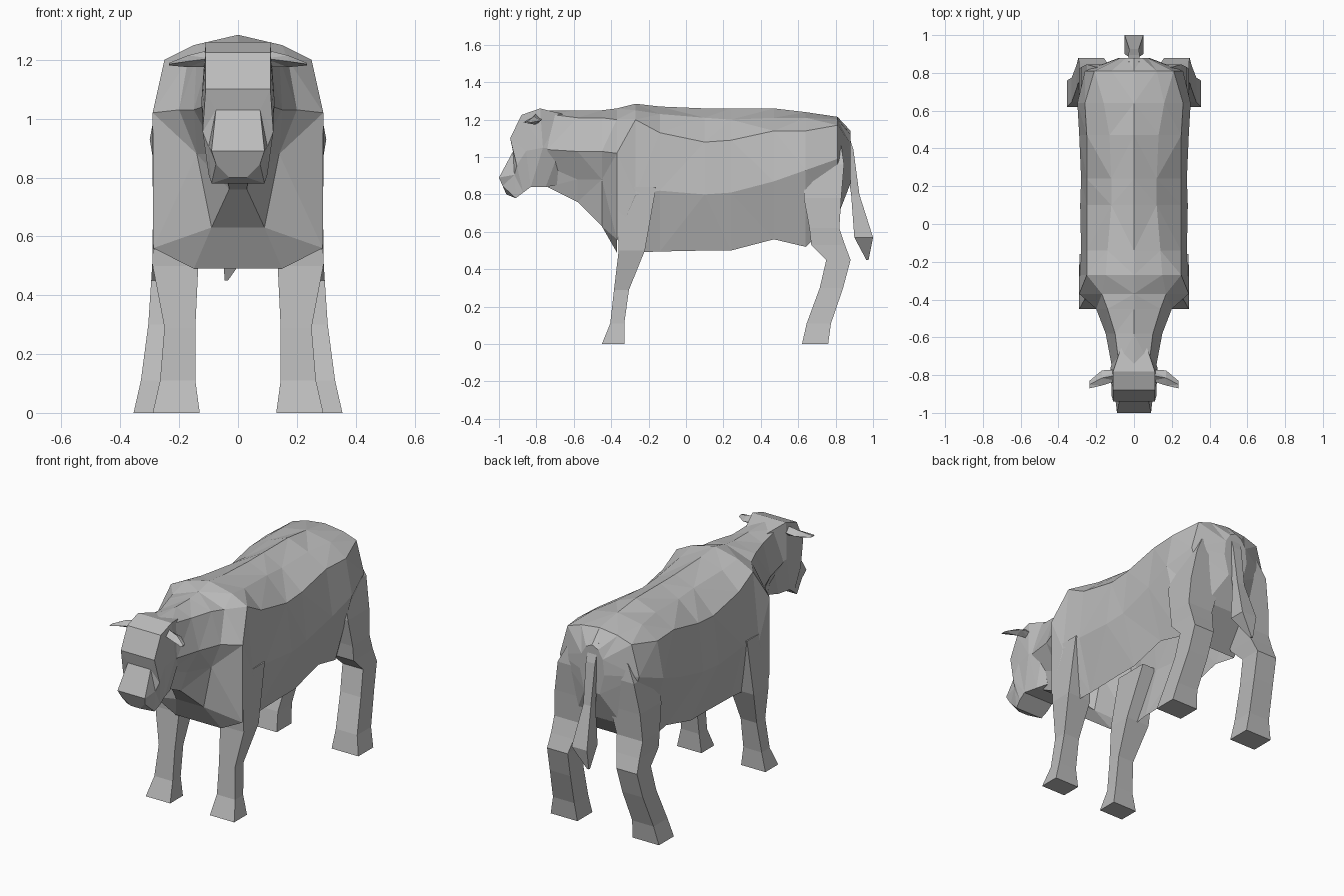
import bpy
import bmesh
from mathutils import Vector

default_cube = bpy.data.objects.get("Cube")
if default_cube:
    bpy.data.objects.remove(default_cube, do_unlink=True)

# One plain hide colour for the whole animal
hide = bpy.data.materials.new("grey hide")
hide.use_nodes = True
grey = (0.5, 0.5, 0.5, 1)
hide.diffuse_color = grey
hide.node_tree.nodes["Principled BSDF"].inputs["Base Color"].default_value = grey


def loft(name, rings, is_open=None):
    """Skin a flat-shaded mesh over rings, leaving out faces that are open."""
    mesh_builder = bmesh.new()
    loops = [[mesh_builder.verts.new(point) for point in ring] for ring in rings]
    count = len(loops[0])
    for first, second in zip(loops, loops[1:]):
        for index in range(count):
            following = (index + 1) % count
            mesh_builder.faces.new((first[index], first[following],
                                    second[following], second[index]))
    mesh_builder.faces.new(loops[0])
    mesh_builder.faces.new(loops[-1])
    bmesh.ops.triangulate(mesh_builder, faces=mesh_builder.faces[:])
    bmesh.ops.recalc_face_normals(mesh_builder, faces=mesh_builder.faces[:])
    if is_open:
        bmesh.ops.delete(mesh_builder, context="FACES",
                         geom=[face for face in mesh_builder.faces if is_open(face)])
    mesh = bpy.data.meshes.new(name)
    mesh_builder.to_mesh(mesh)
    mesh_builder.free()
    mesh.materials.append(hide)
    part = bpy.data.objects.new(name, mesh)
    bpy.context.collection.objects.link(part)
    return part


def mirrored_ring(half):
    """Complete a half ring whose points run from the top to the bottom."""
    other = [(-x, y, z) for x, y, z in reversed(half) if x > 0]
    return list(half) + other


def pair(name, rings):
    """Build the left part and its mirror image on the right."""
    loft("left_" + name, rings)
    loft("right_" + name, [[(-x, y, z) for x, y, z in ring] for ring in rings])


# Neck and torso: y, spine height, then back, shoulder, flank and keel as x, z
torso_sections = [
    (-.74, 1.25, .08, 1.23, .12, 1.04, .07, .95, .04, .84),
    (-.58, 1.25, .1, 1.21, .15, 1.03, .07, .88, .03, .76),
    (-.45, 1.25, .14, 1.21, .2, 1.03, .14, .88, .09, .63),
    (-.37, 1.26, .17, 1.2, .29, 1.02, .288, .56, .15, .49),
    (-.27, 1.285, .15, 1.25, .25, 1.2, .29, .8, .21, .49),
    (-.14, 1.27, .14, 1.23, .25, 1.13, .28, .82, .2, .495),
    (.1, 1.26, .12, 1.21, .25, 1.08, .285, .8, .2, .5),
    (.24, 1.26, .12, 1.2, .25, 1.09, .28, .81, .2, .5),
    (.47, 1.26, .13, 1.21, .25, 1.14, .29, .87, .2, .56),
    (.64, 1.24, .16, 1.21, .26, 1.14, .3, .93, .19, .52),
    (.81, 1.215, .12, 1.2, .21, 1.17, .26, .99, .15, .68),
    (.88, 1.14, .04, 1.12, .07, 1.07, .08, .98, .05, .86),
]


def torso_ring(y, spine, *outline):
    half = [(0, y, spine)]
    half += [(x, y, z) for x, z in zip(outline[::2], outline[1::2])]
    return mirrored_ring(half)


def under_belly(face):
    """The hollow underside between the front and hind legs."""
    return face.normal.z < -.85 and -.37 < face.calc_center_median().y < .64


loft("neck_and_torso", [torso_ring(*section) for section in torso_sections],
     under_belly)

# Head: crown line y, z, width; cheek width; jaw line y, z, width
head_sections = [
    (-.66, 1.23, .07, .1, -.69, .85, .05),
    (-.78, 1.26, .11, .125, -.75, .84, .08),
    (-.88, 1.225, .11, .12, -.83, .84, .1),
    (-.94, 1.1, .11, .12, -.87, .81, .1),
    (-.925, 1.03, .075, .1, -.91, .78, .09),
    (-1, .89, .09, .075, -.96, .8, .03),
]


def head_ring(top_y, top_z, top_width, cheek, jaw_y, jaw_z, jaw_width):
    crown = Vector((top_width, top_y, top_z))
    jaw = Vector((jaw_width, jaw_y, jaw_z))
    middle = crown.lerp(jaw, 0.5)
    middle.x = cheek
    return mirrored_ring([tuple(crown), tuple(middle), tuple(jaw)])


loft("head", [head_ring(*section) for section in head_sections])


def diamond(x, y, z, reach, height):
    """Flat diamond across the ear."""
    return [(x, y - reach, z), (x, y, z + height),
            (x, y + reach, z), (x, y, z - height)]


# Ears: pointed leaves reaching outward
pair("ear", [
    diamond(.09, -.8, 1.205, .03, .03),
    diamond(.17, -.815, 1.195, .04, .02),
    diamond(.235, -.85, 1.185, .02, .004),
])


def leg_ring(z, front, rear, inner, outer):
    return [(inner, front, z), (outer, front, z), (outer, rear, z), (inner, rear, z)]


# Legs: height, front, rear, inner side, outer side
front_leg = [
    (.84, -.37, -.16, .2, .288),
    (.5, -.36, -.22, .135, .29),
    (.29, -.385, -.305, .145, .25),
    (.11, -.405, -.33, .145, .265),
    (0, -.45, -.33, .13, .29),
]
hind_leg = [
    (1.06, .66, .83, .05, .2),
    (.96, .64, .845, .06, .25),
    (.78, .63, .83, .08, .28),
    (.62, .66, .82, .12, .29),
    (.53, .67, .85, .14, .29),
    (.45, .75, .88, .16, .295),
    (.3, .715, .84, .17, .305),
    (.11, .645, .775, .19, .33),
    (0, .62, .76, .18, .355),
]
for leg_name, sections in (("front_leg", front_leg), ("hind_leg", hind_leg)):
    pair(leg_name, [leg_ring(*section) for section in sections])

# Tail: sideways shift, y, z, half width, half depth, ending in a pointed tuft
tail_sections = [
    (0, .84, 1.15, .03, .02),
    (0, .87, 1.04, .03, .025),
    (0, .905, .8, .025, .022),
    (0, .95, .57, .05, .05),
    (-.04, .97, .45, .006, .006),
]
loft("tail", [
    [(shift - width, y - depth, z), (shift + width, y - depth, z),
     (shift + width, y + depth, z), (shift - width, y + depth, z)]
    for shift, y, z, width, depth in tail_sections
])
